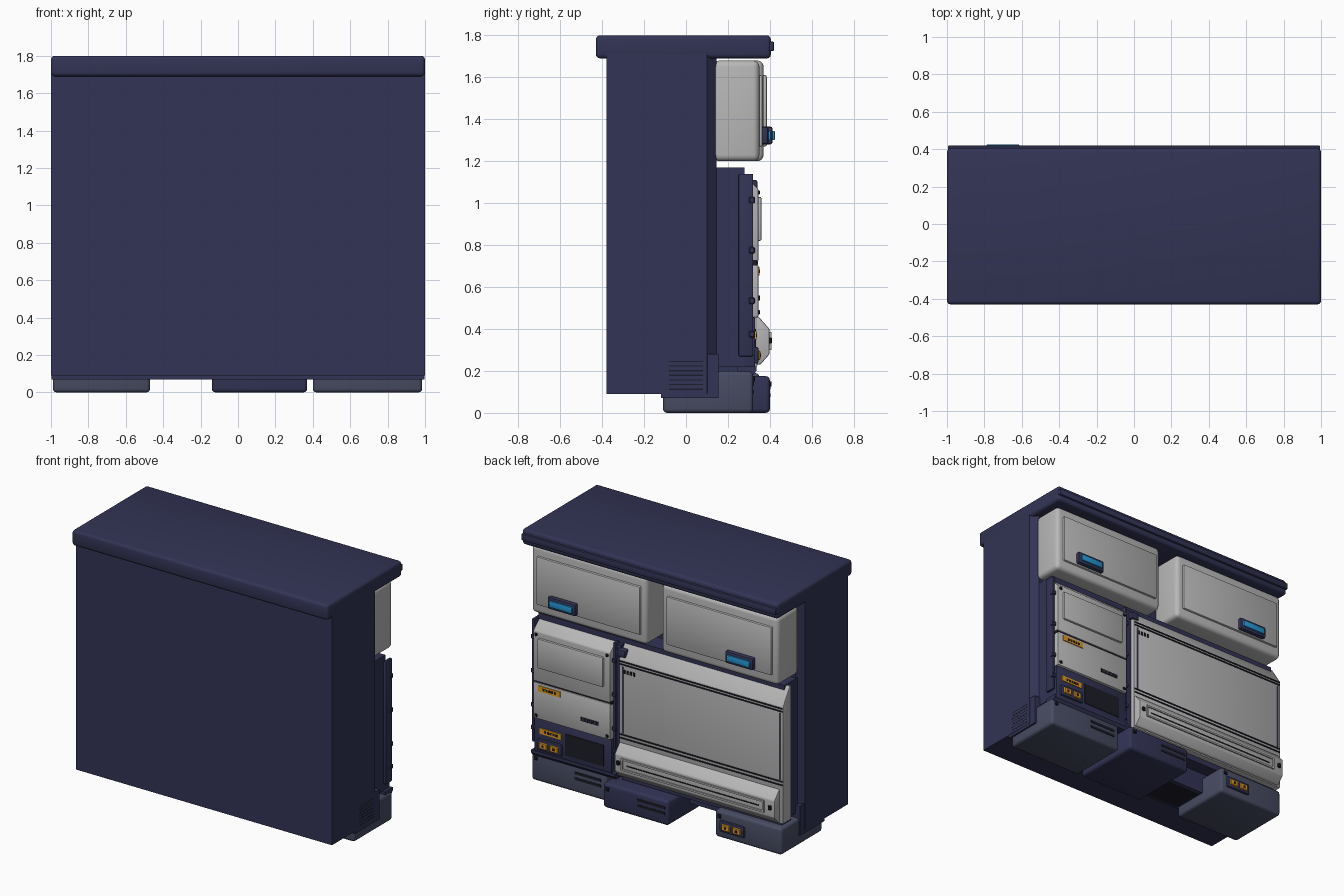
import bpy, bmesh
from mathutils import Vector

if "Cube" in bpy.data.objects:
    bpy.data.objects.remove(bpy.data.objects["Cube"])


def mat(name, r, g, b):
    m = bpy.data.materials.new(name)
    m.diffuse_color = (r, g, b, 1)
    m.use_nodes = True
    m.node_tree.nodes["Principled BSDF"].inputs["Base Color"].default_value = m.diffuse_color
    return m


NAVY = mat("navy", .032, .034, .09)
SLATE = mat("slate", .065, .073, .125)
LIGHT = mat("light_grey", .48, .48, .48)
BLACK = mat("black", .012, .012, .02)
BLUE = mat("blue", .02, .30, .65)
ORANGE = mat("orange", .75, .32, .015)


def finish(name, bm, m, bevel=0, seg=3):
    bmesh.ops.recalc_face_normals(bm, faces=bm.faces)
    if bevel:
        bmesh.ops.bevel(bm, geom=bm.edges[:], offset=bevel, segments=seg,
                        profile=.5, affect='EDGES', clamp_overlap=True)
    me = bpy.data.meshes.new(name)
    bm.to_mesh(me)
    bm.free()
    me.materials.append(m)
    ob = bpy.data.objects.new(name, me)
    bpy.context.collection.objects.link(ob)
    if bevel and seg > 1:
        bpy.ops.object.select_all(action='DESELECT')
        ob.select_set(True)
        bpy.context.view_layer.objects.active = ob
        bpy.ops.object.shade_smooth_by_angle()
    return ob


def prism(name, pts, axis, a, b, m, bevel=0, seg=3):
    """Extrude a profile along x (points are y,z) or z (points are x,y)."""
    bm = bmesh.new()
    to3 = (lambda p, t: (t, p[0], p[1])) if axis == 'x' else (lambda p, t: (p[0], p[1], t))
    face = bm.faces.new([bm.verts.new(to3(p, a)) for p in pts])
    ext = bmesh.ops.extrude_face_region(bm, geom=[face])
    vec = Vector((b - a, 0, 0)) if axis == 'x' else Vector((0, 0, b - a))
    bmesh.ops.translate(bm, vec=vec, verts=[v for v in ext['geom'] if isinstance(v, bmesh.types.BMVert)])
    return finish(name, bm, m, bevel, seg)


def box(name, x0, x1, y0, y1, z0, z1, m, bevel=0, seg=3):
    pts = [(x0, y0), (x1, y0), (x1, y1), (x0, y1)]
    return prism(name, pts, 'z', z0, z1, m, bevel, seg)


def frame(name, x0, x1, y0, y1, z0, z1, t, m):
    """Thin rectangular rim on a front face."""
    for n, b in (("bottom", (x0, x1, z0, z0 + t)), ("top", (x0, x1, z1 - t, z1)),
                 ("left", (x0, x0 + t, z0 + t, z1 - t)), ("right", (x1 - t, x1, z0 + t, z1 - t))):
        box(f"{name}_{n}", b[0], b[1], y0, y1, b[2], b[3], m)


# Main body with chamfered edges, base block and roof
prism("main_body", [(-1, -.38), (1, -.38), (1, .10), (.955, .145), (-.955, .145), (-1, .10)],
      'z', .09, 1.71, NAVY)
box("base_block", -.998, .998, -.12, .155, .07, .28, NAVY)
box("underside_panel", -.46, -.15, -.10, .12, .068, .08, BLACK)
box("roof", -1, 1, -.43, .405, 1.69, 1.80, NAVY, .02)
box("roof_front_strip", -.995, .995, .38, .42, 1.725, 1.77, NAVY, .006, 2)
box("carcass", -.965, .955, .13, .28, .22, 1.17, NAVY)

# Upper drawers: body, raised front panel, recessed blue handle
for side, x0, x1, front, hx in (("right", .065, .965, .35, .70), ("left", -.975, -.065, .37, -.70)):
    box(side + "_drawer", x0, x1, .13, front, 1.20, 1.68, LIGHT, .03, 4)
    box(side + "_drawer_panel", x0 + .04, x1 - .05, front - .02, front + .015, 1.27, 1.61, LIGHT, .008, 2)
    box(side + "_handle_frame", hx - .11, hx + .11, front, front + .043, 1.28, 1.365, NAVY, .012, 2)
    box(side + "_handle", hx - .09, hx + .09, front + .03, front + .054, 1.30, 1.345, BLUE, .005, 2)

# Control cabinet: dark cheeks with clips, light panels
for n, x0, x1 in (("inner", .325, .345), ("outer", .96, .98)):
    box(n + "_cheek", x0, x1, .25, .32, .27, 1.14, NAVY, .006, 2)
    for i, z in enumerate((.36, .52, .76, 1.00)):
        box(f"{n}_clip_{i}", x0 - .005, x1 + .005, .30, .328, z, z + .03, NAVY, .004, 1)
prism("upper_panel", [(.25, .72), (.25, 1.135), (.275, 1.135), (.345, 1.07), (.345, .72)],
      'x', .35, .955, LIGHT, .008, 2)
box("upper_panel_window", .40, .91, .335, .36, .82, 1.03, LIGHT, .008, 2)
box("middle_panel", .35, .955, .25, .345, .455, .71, LIGHT, .008, 2)
box("panel_seam", .35, .955, .25, .338, .70, .73, BLACK)
box("lower_panel", .35, .955, .25, .33, .20, .455, NAVY, .006, 2)
prism("bottom_tray", [(.245, .20), (.26, .18), (.32, .18), (.335, .20), (.335, .22), (.245, .22)],
      'x', .32, .975, NAVY)
for n, z, y in (("middle", .655, .345), ("lower", .35, .33)):
    box(n + "_label", .74, .91, y - .01, y + .006, z, z + .04, ORANGE)
    for i in range(5):
        box(f"{n}_label_mark_{i}", .77 + i * .022, .785 + i * .022, y, y + .008, z + .012, z + .028, BLACK)
box("panel_slot", .44, .58, .34, .35, .535, .56, BLACK)
for i in range(4):
    box(f"panel_slot_rib_{i}", .465 + i * .03, .472 + i * .03, .34, .353, .535, .56, SLATE)
box("speaker_grille", .41, .71, .32, .334, .25, .40, BLACK)
for i, (x, z) in enumerate(((.93, 1.05), (.375, 1.05), (.93, .48), (.375, .48))):
    box(f"panel_screw_{i}", x - .01, x + .01, .34, .352, z - .01, z + .01, BLACK, .003, 1)


def button_pair(name, x, y, z):
    box(name + "_plate", x - .095, x + .095, y - .01, y + .015, z - .04, z + .04, NAVY, .008, 2)
    for i in (-1, 1):
        cx = x + i * .042
        box(f"{name}_{i + 1}", cx - .032, cx + .032, y, y + .024, z - .023, z + .023, ORANGE, .005, 1)
        box(f"{name}_mark_{i + 1}", cx - .008, cx + .008, y, y + .027, z - .008, z + .008, BLACK)


button_pair("cabinet_button", .83, .33, .275)

# Wide cabinet: sloped top, front sheet, grooves and indicator dots
X0, X1, F = -.995, .285, .34
prism("wide_cabinet", [(.245, .22), (.245, 1.165), (.262, 1.165), (F, 1.045), (F, .22)],
      'x', X0, X1, LIGHT, .006, 2)
for i, z in enumerate((1.01, 1.03, .49, .515)):
    box(f"wide_groove_{i}", X0 + .005, X1 - .005, F - .01, F + .005, z, z + .009, BLACK)
for i in range(4):
    box(f"indicator_{i}", .235 - i * .025, .248 - i * .025, F - .01, F + .005, .955, .98, BLACK)
for i, x in enumerate((X1 - .035, X0 + .02)):
    box(f"sheet_edge_{i}", x, x + .008, F - .01, F + .004, .53, 1.00, SLATE)
box("hinge_block", .24, .305, .27, .34, 1.06, 1.11, NAVY, .008, 2)
box("cabinet_divider", .287, .323, .15, .31, .20, 1.13, NAVY)

# Lower bar with chamfered section
prism("lower_bar", [(.29, .23), (.29, .46), (.345, .46), (.398, .40), (.398, .28), (.355, .23)],
      'x', -.97, X1 - .005, LIGHT, .006, 2)
frame("bar_rim", -.89, X1 - .06, .39, .407, .30, .385, .012, LIGHT)
box("bar_line", -.85, X1 - .10, .39, .402, .335, .342, BLACK)
for i, x in enumerate((-.935, X1 - .035)):
    box(f"bar_screw_{i}", x - .012, x + .012, .39, .41, .33, .36, BLACK, .004, 1)
box("bar_shadow_rail", -.96, X1, .20, .30, .18, .235, NAVY)

# Three boxes underneath, with slots, knobs and buttons
for n, x0, x1, y1, z1, m in (("right_foot_box", .40, .985, .32, .20, SLATE),
                             ("middle_foot_box", -.14, .37, .40, .175, NAVY),
                             ("left_foot_box", -.99, -.47, .35, .19, SLATE)):
    box(n, x0, x1, -.11, y1, 0, z1, m, .02, 3)
    box(n + "_knob", x1 - .05, x1 - .025, y1 - .01, y1 + .008, z1 - .05, z1 - .025, BLACK, .003, 1)
for n, x0, x1, y, z in (("right", .44, .645, .32, .13), ("middle", -.115, .10, .40, .115)):
    for i in range(2):
        box(f"{n}_slot_{i}", x0, x1, y - .01, y + .003, z - i * .04, z + .018 - i * .04, BLACK)
button_pair("foot_button", -.61, .35, .09)

# Side vent lines near the base
for i in range(7):
    box(f"side_vent_{i}", .99, 1.0005, -.08, .08, .11 + i * .022, .116 + i * .022, BLACK)
